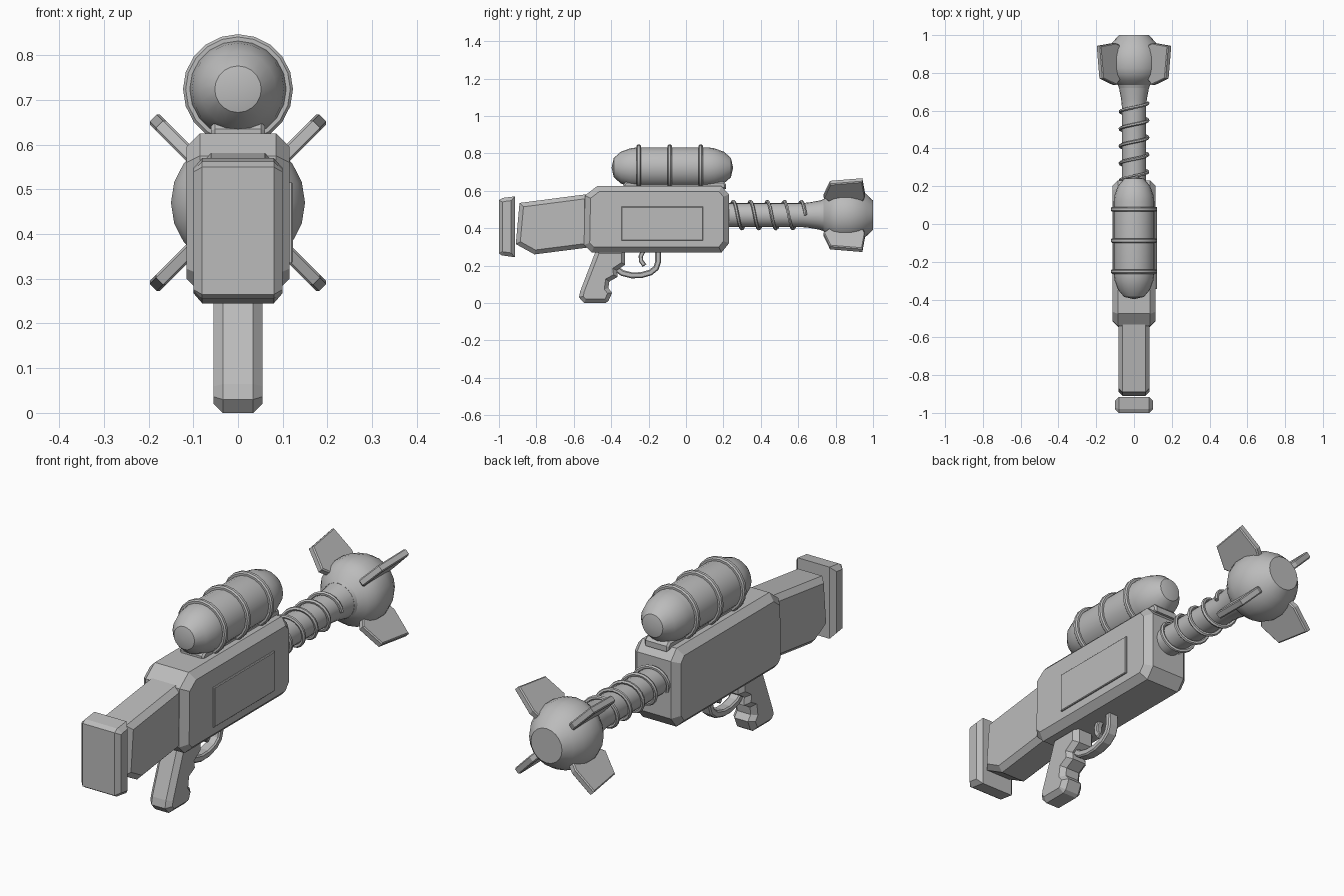
import bpy, bmesh, math
from mathutils import Vector, Matrix

if "Cube" in bpy.data.objects:
    bpy.data.objects.remove(bpy.data.objects["Cube"])

grey = bpy.data.materials.new("plain grey")
grey.diffuse_color = (0.5, 0.5, 0.5, 1)
grey.use_nodes = True
grey.node_tree.nodes["Principled BSDF"].inputs["Base Color"].default_value = grey.diffuse_color


def finish(name, bm, smooth=False):
    bmesh.ops.recalc_face_normals(bm, faces=bm.faces)
    me = bpy.data.meshes.new(name)
    bm.to_mesh(me)
    bm.free()
    me.materials.append(grey)
    ob = bpy.data.objects.new(name, me)
    bpy.context.collection.objects.link(ob)
    if smooth:
        shade(ob)
    return ob


def shade(ob):
    bpy.ops.object.select_all(action='DESELECT')
    ob.select_set(True)
    bpy.context.view_layer.objects.active = ob
    bpy.ops.object.shade_smooth_by_angle(angle=math.radians(28))


def prism(name, profile, x0, x1, bevel=0.0, matrix=None):
    """Extrude a (y, z) profile from x0 to x1 and chamfer both side outlines."""
    bm = bmesh.new()
    a = [bm.verts.new((x0, y, z)) for y, z in profile]
    b = [bm.verts.new((x1, y, z)) for y, z in profile]
    bm.faces.new(a)
    bm.faces.new(b[::-1])
    n = len(a)
    for i in range(n):
        bm.faces.new((a[i], b[i], b[(i + 1) % n], a[(i + 1) % n]))
    bmesh.ops.recalc_face_normals(bm, faces=bm.faces)
    if bevel:
        rim = [e for e in bm.edges if abs(e.verts[0].co.x - e.verts[1].co.x) < 1e-6]
        bmesh.ops.bevel(bm, geom=rim, offset=bevel, segments=1, profile=0.5,
                        affect='EDGES', clamp_overlap=True)
    if matrix:
        bm.transform(matrix)
    return finish(name, bm)


def strap(name, path, thick, half_width, bevel=0.0):
    """Strip of constant thickness that follows a (y, z) path."""
    pts = [Vector(p) for p in path]
    left, right = [], []
    for i, p in enumerate(pts):
        d = (pts[min(i + 1, len(pts) - 1)] - pts[max(i - 1, 0)]).normalized()
        nrm = Vector((-d.y, d.x)) * thick / 2
        left.append(p + nrm)
        right.append(p - nrm)
    return prism(name, [tuple(p) for p in left + right[::-1]], -half_width, half_width, bevel)


def lathe(name, profile, zc, sides=20, closed=False):
    """Turn a (y, radius) profile around a lengthwise axis at height zc."""
    bm = bmesh.new()
    rings = []
    for y, r in profile:
        rings.append([bm.verts.new((r * math.cos(2 * math.pi * i / sides), y,
                                    zc + r * math.sin(2 * math.pi * i / sides)))
                      for i in range(sides)])
    pairs = list(zip(rings, rings[1:]))
    if closed:
        pairs.append((rings[-1], rings[0]))
    for p, q in pairs:
        for i in range(sides):
            j = (i + 1) % sides
            bm.faces.new((p[i], p[j], q[j], q[i]))
    if not closed:
        bm.faces.new(rings[0])
        bm.faces.new(rings[-1][::-1])
    bmesh.ops.remove_doubles(bm, verts=bm.verts, dist=1e-4)
    return finish(name, bm, True)


# main body with chamfered corners, and the plate on its right side
prism("body", [(-0.545, 0.31), (-0.505, 0.27), (0.19, 0.27), (0.23, 0.32), (0.23, 0.58),
               (0.19, 0.625), (-0.475, 0.625), (-0.54, 0.575)], -0.115, 0.115, 0.03)
prism("side_plate", [(-0.345, 0.335), (0.09, 0.335), (0.09, 0.515), (-0.345, 0.515)],
      0.11, 0.123, 0.003)

# stock and butt plate
prism("stock", [(-0.91, 0.315), (-0.81, 0.26), (-0.52, 0.297), (-0.52, 0.583), (-0.89, 0.535)],
      -0.083, 0.083, 0.023)
prism("butt_plate", [(-1.0, 0.265), (-0.985, 0.255), (-0.915, 0.245), (-0.915, 0.57),
                     (-0.98, 0.562), (-1.0, 0.55)], -0.1, 0.1, 0.02)

# grip with finger grooves
prism("grip", [(-0.48, 0.285), (-0.325, 0.285), (-0.325, 0.205), (-0.37, 0.175), (-0.365, 0.14),
               (-0.41, 0.115), (-0.415, 0.08), (-0.395, 0.055), (-0.415, 0.01), (-0.43, 0.0),
               (-0.545, 0.0), (-0.572, 0.03), (-0.565, 0.065)], -0.055, 0.055, 0.021)

# trigger guard and trigger
strap("trigger_guard", [(-0.375, 0.185), (-0.34, 0.16), (-0.29, 0.148), (-0.24, 0.149),
                        (-0.19, 0.163), (-0.16, 0.187), (-0.149, 0.22), (-0.149, 0.285)],
      0.032, 0.025, 0.006)
strap("trigger", [(-0.225, 0.285), (-0.242, 0.25), (-0.24, 0.225), (-0.222, 0.2)],
      0.024, 0.014, 0.004)

# tank, its bands and the mount beneath it
half = [(0.325, 0.0), (0.313, 0.052), (0.275, 0.085), (0.225, 0.103), (0.19, 0.108)]
TY, TZ = -0.073, 0.724
lathe("tank", [(TY - d, r) for d, r in half] + [(TY + d, r) for d, r in half[::-1]], TZ)
for i, y in enumerate((-0.252, -0.088, 0.078)):
    lathe(f"tank_band_{i + 1}", [(y - 0.012, 0.1), (y - 0.012, 0.117), (y - 0.006, 0.123),
                                 (y + 0.006, 0.123), (y + 0.012, 0.117), (y + 0.012, 0.1)],
          TZ, closed=True)
prism("tank_mount", [(-0.335, 0.61), (0.215, 0.61), (0.215, 0.635), (0.2, 0.65),
                     (-0.32, 0.65), (-0.335, 0.635)], -0.06, 0.06, 0.008)

# barrel and bulb-shaped muzzle
BZ = 0.47
lathe("barrel", [(0.2, 0.064), (0.62, 0.064), (0.66, 0.068), (0.735, 0.082)], BZ)
lathe("muzzle_bulb", [(0.72, 0.08), (0.735, 0.085), (0.76, 0.118), (0.79, 0.14), (0.825, 0.15),
                      (0.88, 0.15), (0.925, 0.136), (0.965, 0.112), (1.0, 0.078)], BZ)

# spring wound around the barrel
cu = bpy.data.curves.new("spring", 'CURVE')
cu.dimensions = '3D'
cu.bevel_depth = 0.009
cu.bevel_resolution = 1
cu.use_fill_caps = True
sp = cu.splines.new('POLY')
N, TURNS = 100, 4.8
sp.points.add(N - 1)
for i in range(N):
    t = TURNS * (i / (N - 1) - 1)
    a = 2 * math.pi * t
    sp.points[i].co = (0.073 * math.cos(a), 0.64 + 0.091 * t, BZ - 0.073 * math.sin(a), 1)
spring = bpy.data.objects.new("spring", cu)
bpy.context.collection.objects.link(spring)
cu.materials.append(grey)
bpy.ops.object.select_all(action='DESELECT')
spring.select_set(True)
bpy.context.view_layer.objects.active = spring
bpy.ops.object.convert(target='MESH')
shade(bpy.context.view_layer.objects.active)

# four diagonal fins
for k in range(4):
    m = Matrix.Translation((0, 0, BZ)) @ Matrix.Rotation(math.radians(45 + 90 * k), 4, 'Y')
    prism(f"fin_{k + 1}", [(0.78, 0.1), (0.735, 0.145), (0.77, 0.248), (0.943, 0.268),
                           (0.958, 0.15), (0.94, 0.1)], -0.016, 0.016, 0.005, m)
